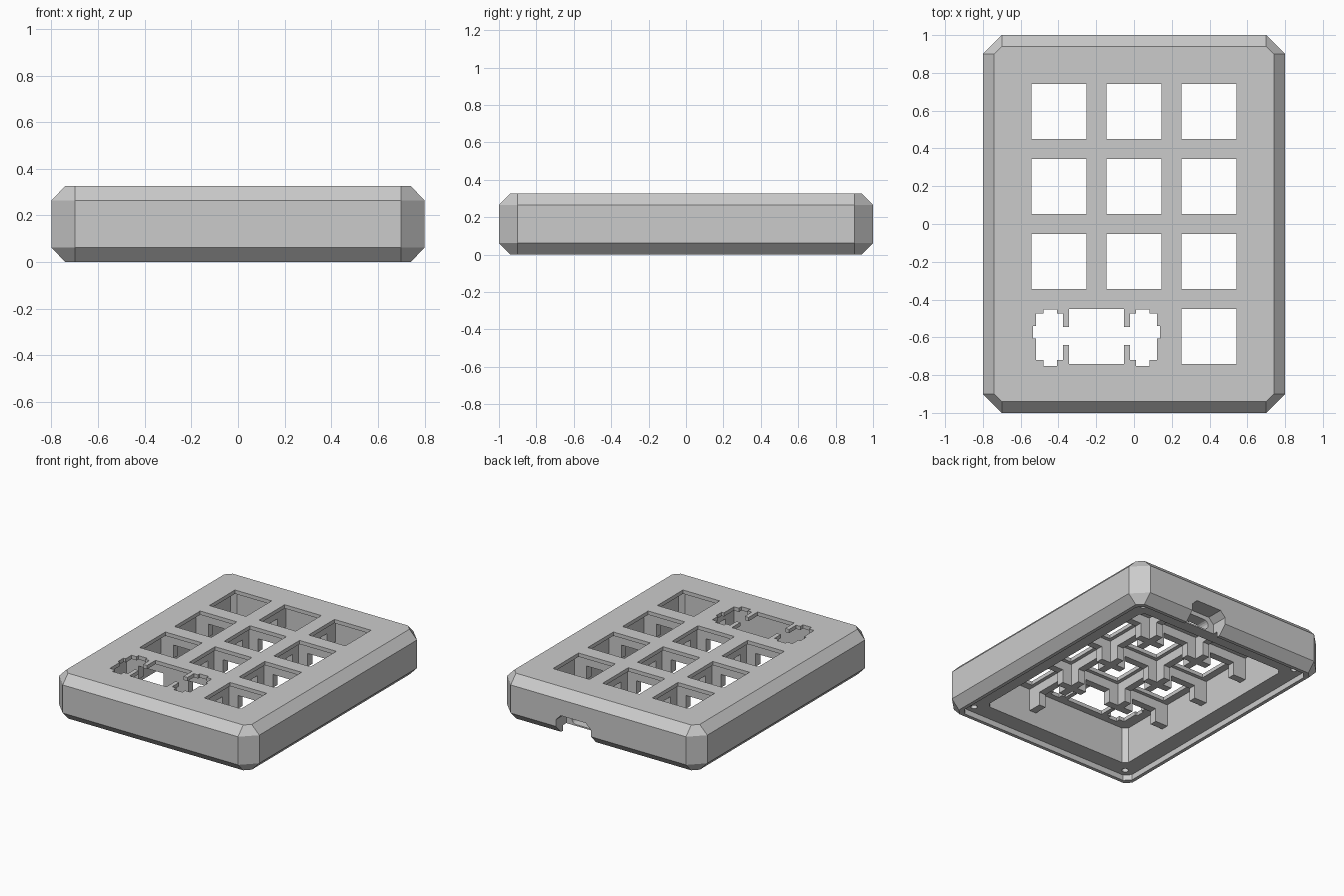
import bpy, bmesh, math
from mathutils import Vector

cube = bpy.data.objects.get("Cube")
if cube:
    bpy.data.objects.remove(cube, do_unlink=True)

grey = bpy.data.materials.new("case_grey")
grey.use_nodes = True
grey.diffuse_color = (0.6, 0.6, 0.6, 1)
grey.node_tree.nodes["Principled BSDF"].inputs["Base Color"].default_value = (0.6, 0.6, 0.6, 1)

PITCH, KEY = 0.397, 0.293
CEILING, TOP = 0.3, 0.327


def loft(name, rings):
    """Solid through a stack of rings with equal point counts."""
    bm = bmesh.new()
    loops = [[bm.verts.new(p) for p in ring] for ring in rings]
    bm.faces.new(loops[0])
    bm.faces.new(loops[-1])
    n = len(loops[0])
    for a, b in zip(loops, loops[1:]):
        for i in range(n):
            j = (i + 1) % n
            bm.faces.new((a[i], a[j], b[j], b[i]))
    bmesh.ops.recalc_face_normals(bm, faces=bm.faces)
    mesh = bpy.data.meshes.new(name)
    bm.to_mesh(mesh)
    bm.free()
    mesh.materials.append(grey)
    ob = bpy.data.objects.new(name, mesh)
    bpy.context.scene.collection.objects.link(ob)
    return ob


def octagon(hx, hy, c, z):
    """Rectangle with cut corners."""
    q = [(hx, hy - c), (hx - c, hy)]
    pts = q + [(-x, y) for x, y in reversed(q)]
    pts += [(-x, -y) for x, y in q] + [(x, -y) for x, y in reversed(q)]
    return [(x, y, z) for x, y in pts]


def box(name, x0, x1, y0, y1, z0, z1):
    rect = [(x0, y0), (x1, y0), (x1, y1), (x0, y1)]
    return loft(name, [[(x, y, z) for x, y in rect] for z in (z0, z1)])


def cut(target, cutter):
    """Subtract the cutter, then remove it."""
    mod = target.modifiers.new("cut", "BOOLEAN")
    mod.operation = "DIFFERENCE"
    mod.solver = "EXACT"
    mod.object = cutter
    cutter.hide_render = True
    bpy.context.view_layer.objects.active = target
    bpy.ops.object.modifier_apply(modifier=mod.name)
    bpy.data.objects.remove(cutter, do_unlink=True)


# Outer shell with bevelled edges and corners
case = loft("case_shell", [
    octagon(0.74, 0.94, 0.04, 0),
    octagon(0.8, 1, 0.1, 0.062),
    octagon(0.8, 1, 0.1, 0.265),
    octagon(0.74, 0.94, 0.04, TOP),
])

# Recess for the base plate, and the cavity above it
cut(case, loft("recess_cutter", [octagon(0.715, 0.915, 0.04, z) for z in (-0.1, 0.04)]))
cut(case, loft("cavity_cutter", [octagon(1.5 * PITCH, 2 * PITCH, 0.03, z) for z in (-0.1, CEILING)]))

# Square key holes
h = KEY / 2
holes = [(c, r) for r in range(4) for c in range(3) if r > 0 or c == 2]
for c, r in holes:
    x, y = (c - 1) * PITCH, (r - 1.5) * PITCH
    cut(case, box("key_cutter", x - h, x + h, y - h, y + h, 0.25, 0.5))

# Double-width key with a stabiliser opening on each side
cx, cy = -PITCH / 2, -1.5 * PITCH
cut(case, box("wide_key_cutter", cx - h, cx + h, cy - h, cy + h, 0.25, 0.5))
cut(case, box("bar_cutter", cx - 0.25, cx + 0.25, cy + 0.05, cy - 0.045, 0.25, 0.5))
stabiliser = [(0.177, 0.32, -0.125, 0.122), (0.21, 0.28, -0.155, 0.142), (0.3, 0.337, -0.01, 0.055)]
for side in (-1, 1):
    for a, b, y0, y1 in stabiliser:
        cut(case, box("stabiliser_cutter", cx + side * a, cx + side * b, cy + y0, cy + y1, 0.25, 0.5))

# Screw holes in the four corners
for sx in (-1, 1):
    for sy in (-1, 1):
        rings = [[(sx * 0.645 + 0.022 * math.cos(t * math.pi / 8),
                   sy * 0.86 + 0.022 * math.sin(t * math.pi / 8), z) for t in range(16)]
                 for z in (-0.1, 0.2)]
        cut(case, loft("screw_cutter", rings))

# Cable port: a notch in the back edge with a rounded slot behind it
px = 0.2
notch = [(-0.14, -0.1), (0.14, -0.1), (0.14, 0.11), (0.1, 0.15), (-0.1, 0.15), (-0.14, 0.11)]
cut(case, loft("notch_cutter", [[(px + x, y, z) for x, z in notch] for y in (0.88, 1.1)]))
slot = []
for i in range(18):
    t = math.pi * (i if i < 9 else i - 1) / 8
    slot.append((px + (0.06 if i < 9 else -0.06) + 0.035 * math.sin(t), 0.085 - 0.035 * math.cos(t)))
cut(case, loft("slot_cutter", [[(x, y, z) for x, z in slot] for y in (0.7, 1)]))


# Ribs between the keys, notched at the middle of every key
def rib(name, along_x, at, start, cells):
    low, high, gap, half = 0.14, 0.235, 0.1, 0.026
    prof = [(start, low)]
    for i in range(cells):
        m = start + (i + 0.5) * PITCH
        prof += [(m - gap, low), (m - gap, high), (m + gap, high), (m + gap, low)]
    end = start + cells * PITCH
    prof += [(end, low), (end, CEILING), (start, CEILING)]
    rings = [[(a, at + o, z) if along_x else (at + o, a, z) for a, z in prof] for o in (-half, half)]
    return loft(name, rings)


for k in (-1, 0, 1):
    rib("cross_rib", True, k * PITCH, -1.5 * PITCH, 3)
rib("left_long_rib", False, PITCH / 2, -2 * PITCH, 4)
rib("right_long_rib", False, -PITCH / 2, -PITCH, 3)
